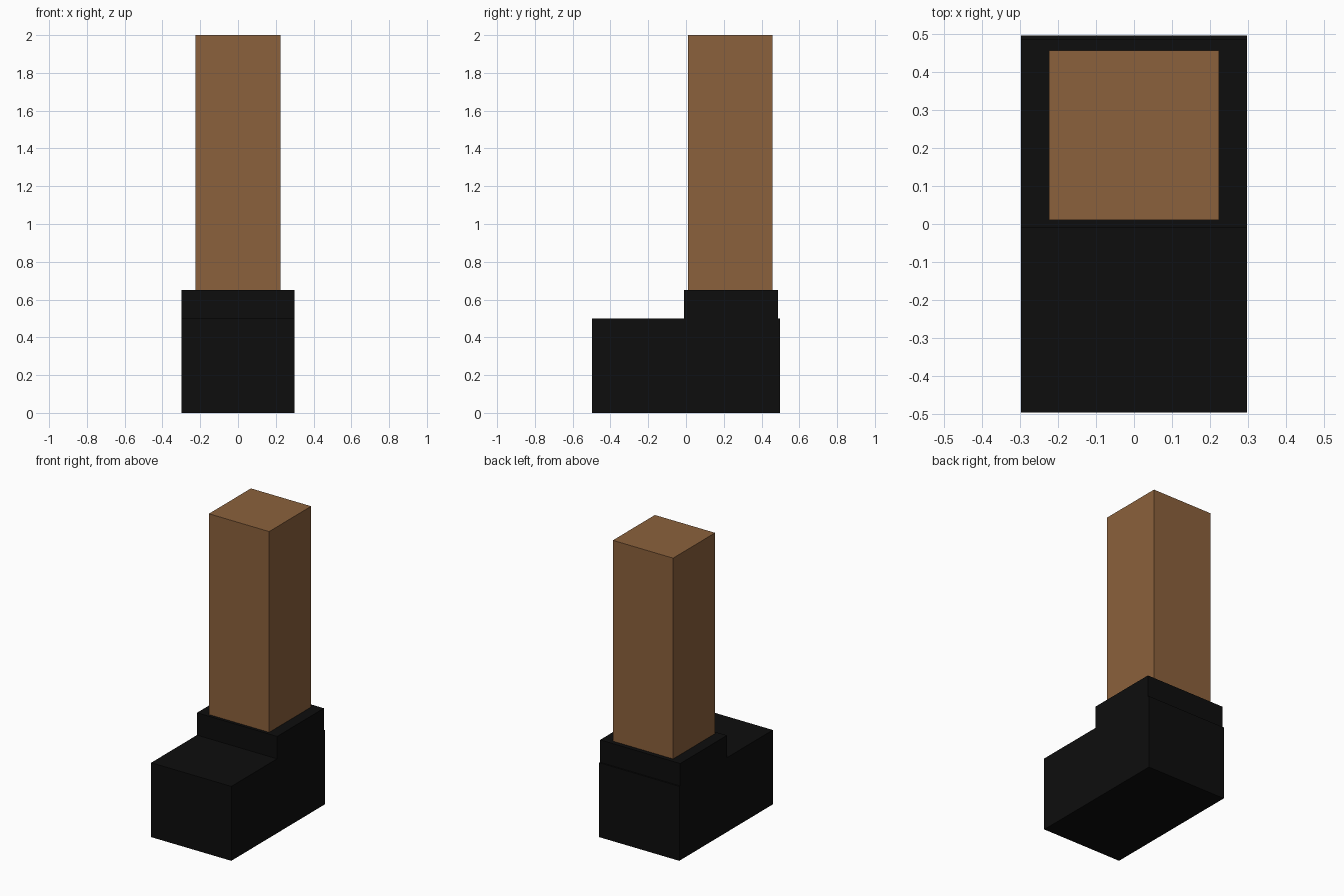
import bpy

if "Cube" in bpy.data.objects:
    bpy.data.objects.remove(bpy.data.objects["Cube"])


def material(name, color):
    mat = bpy.data.materials.new(name)
    mat.diffuse_color = color
    mat.use_nodes = True
    mat.node_tree.nodes["Principled BSDF"].inputs["Base Color"].default_value = mat.diffuse_color
    return mat


def box(name, x, y, z, mat):
    """Box from (min, max) ranges on each axis."""
    bpy.ops.mesh.primitive_cube_add(size=1)
    ob = bpy.context.object
    ob.name = name
    ob.location = [(a + b) / 2 for a, b in (x, y, z)]
    ob.scale = [b - a for a, b in (x, y, z)]
    bpy.ops.object.transform_apply(location=True, rotation=False, scale=True)
    ob.data.materials.append(mat)
    return ob


black = material("black_leather", (0.004, 0.004, 0.004, 1))
brown = material("brown_cloth", (0.26, 0.12, 0.045, 1))

# Shoe block, raised ankle cuff and the leg standing in it
box("shoe", (-0.298, 0.298), (-0.497, 0.497), (0, 0.5), black)
box("ankle_cuff", (-0.298, 0.298), (-0.01, 0.487), (0.5, 0.65), black)
box("leg", (-0.224, 0.224), (0.011, 0.457), (0.65, 2.0), brown)
